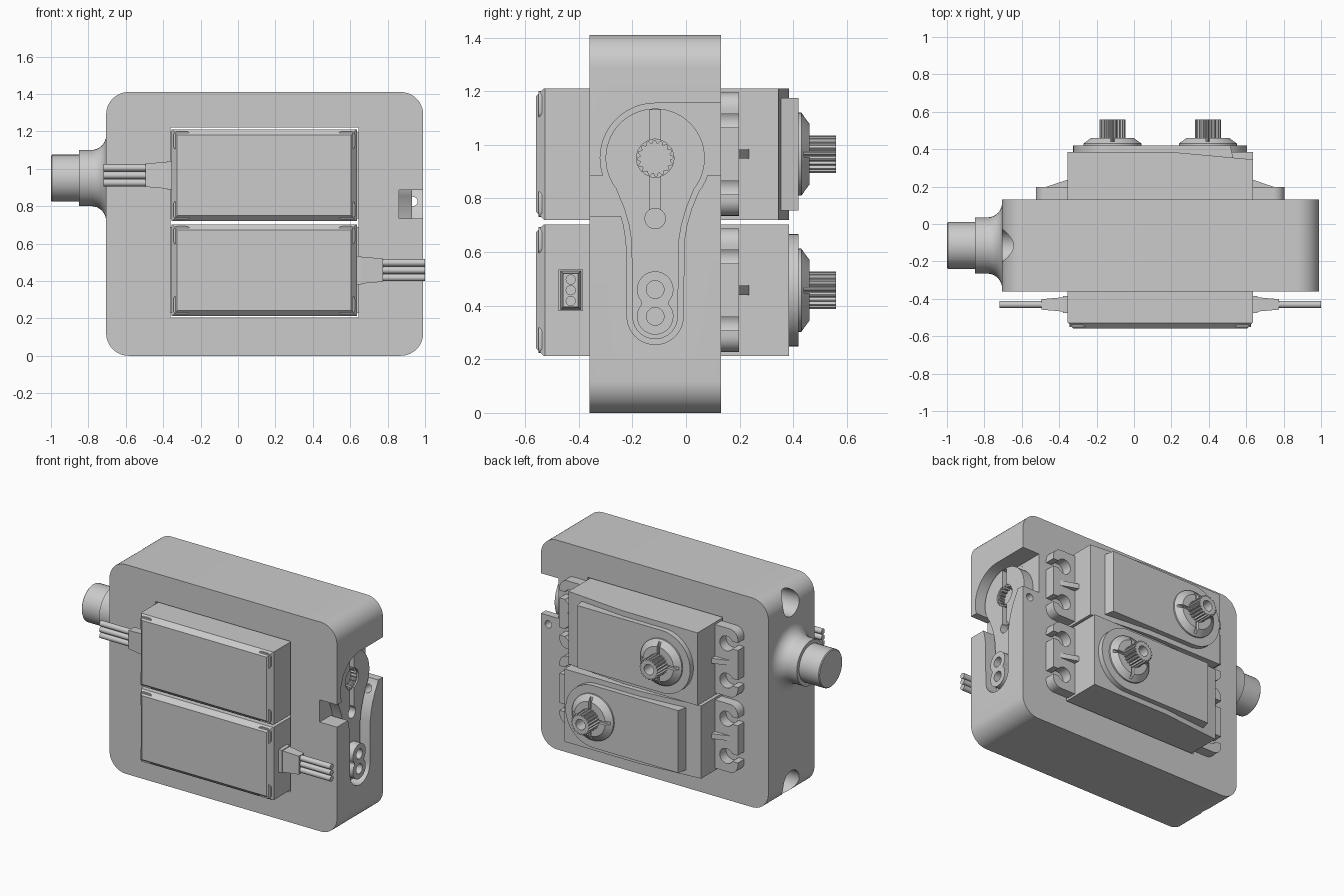
import bpy, bmesh
from math import sin, cos, pi, radians

cube = bpy.data.objects.get("Cube")
if cube:
    bpy.data.objects.remove(cube, do_unlink=True)

grey = bpy.data.materials.new("plain_grey")
grey.use_nodes = True
grey.diffuse_color = (0.6, 0.6, 0.6, 1)
grey.node_tree.nodes["Principled BSDF"].inputs["Base Color"].default_value = (0.6, 0.6, 0.6, 1)


def place(axis, a, b, t):
    return {"x": (t, a, b), "y": (a, t, b), "z": (a, b, t)}[axis]


def loft(name, rings, axis):
    """Skin a list of (t, outline) rings and cap both ends."""
    bm = bmesh.new()
    loops = [[bm.verts.new(place(axis, a, b, t)) for a, b in pts] for t, pts in rings]
    n = len(loops[0])
    for low, high in zip(loops, loops[1:]):
        for i in range(n):
            j = (i + 1) % n
            bm.faces.new((low[i], low[j], high[j], high[i]))
    bm.faces.new(loops[0])
    bm.faces.new(loops[-1])
    bmesh.ops.recalc_face_normals(bm, faces=bm.faces)
    mesh = bpy.data.meshes.new(name)
    bm.to_mesh(mesh)
    bm.free()
    mesh.materials.append(grey)
    ob = bpy.data.objects.new(name, mesh)
    bpy.context.collection.objects.link(ob)
    return ob


def prism(name, pts, axis, t0, t1):
    return loft(name, [(t0, pts), (t1, pts)], axis)


def arc(ca, cb, r, a0, a1, n=10):
    return [(ca + r * cos(radians(a0 + (a1 - a0) * i / n)),
             cb + r * sin(radians(a0 + (a1 - a0) * i / n))) for i in range(n + 1)]


def circle(ca, cb, r, n=32):
    return arc(ca, cb, r, 0, 360, n)[:-1]


def rect(a0, a1, b0, b1):
    return [(a0, b0), (a1, b0), (a1, b1), (a0, b1)]


def round_rect(a0, a1, b0, b1, r, n=8):
    return (arc(a1 - r, b1 - r, r, 0, 90, n) + arc(a0 + r, b1 - r, r, 90, 180, n)
            + arc(a0 + r, b0 + r, r, 180, 270, n) + arc(a1 - r, b0 + r, r, 270, 360, n))


def lathe(name, profile, centre, axis):
    return loft(name, [(t, circle(*centre, r, 40)) for t, r in profile], axis)


def cut(ob, cutters):
    """Subtract the cutters for good, then delete them."""
    for c in cutters:
        m = ob.modifiers.new("cut", "BOOLEAN")
        m.operation, m.solver, m.object = "DIFFERENCE", "EXACT", c
    bpy.context.view_layer.update()
    done = bpy.data.meshes.new_from_object(ob.evaluated_get(bpy.context.evaluated_depsgraph_get()))
    ob.modifiers.clear()
    ob.data = done
    for c in cutters:
        bpy.data.objects.remove(c, do_unlink=True)
    return ob


def box(axis, a0, a1, b0, b1, t0, t1):
    return prism("cutter", rect(a0, a1, b0, b1), axis, t0, t1)


def hole(axis, ca, cb, r, t0, t1):
    return prism("cutter", circle(ca, cb, r), axis, t0, t1)


# Keyhole outline shared by the side pocket and the horn inside it
CY, CZ = -0.115, 0.95


def keyhole(inset):
    right = arc(0, CZ, 0.205 - inset, 90, -38, 20)
    right += [(w - inset, z) for w, z in ((0.135, 0.76), (0.118, 0.7), (0.108, 0.64))]
    right += arc(0, 0.36, 0.105 - inset, 0, -90, 10)
    left = [(-w, z) for w, z in right[1:-1]][::-1]
    return [(CY + w, z) for w, z in right + left]


# Housing with servo opening, pocket, notches and corner screw holes
housing = prism("housing", round_rect(-0.705, 0.99, 0, 1.41, 0.12, 12), "y", -0.36, 0.13)
cut(housing, [
    box("y", -0.362, 0.645, 0.205, 1.22, -0.5, 0.3),
    prism("cutter", keyhole(0), "x", 0.86, 1.1),
    box("x", CY, 0.3, 0.885, 1.155, 0.861, 1.1),
    box("x", -0.5, CY, 0.735, 0.885, 0.861, 1.1),
    hole("y", 0.935, 0.825, 0.025, -0.5, 0.3),
    hole("x", CY, 1.31, 0.085, -0.8, -0.56),
    hole("x", CY, 0.1, 0.085, -0.8, -0.56),
])

# Horn lying in the pocket
horn = prism("horn", keyhole(0.02), "x", 0.855, 0.93)
cut(horn, [
    hole("x", CY, CZ, 0.07, 0.875, 1.1),
    box("x", CY - 0.02, CY + 0.02, 0.74, 1.13, 0.895, 1.1),
    hole("x", CY, 0.725, 0.038, 0.88, 1.1),
])
eight = (arc(CY, 0.46, 0.068, -40, 220, 24) + arc(CY, 0.36, 0.068, 140, 400, 24))
boss = cut(prism("horn_boss", eight, "x", 0.92, 0.985),
           [hole("x", CY, z, 0.033, 0.94, 1.1) for z in (0.36, 0.46)])


def gear(ca, cb, outer, inner, teeth):
    pts = []
    for i in range(teeth * 4):
        r, a = (outer if i % 4 < 2 else inner), 2 * pi * i / (teeth * 4)
        pts.append((ca + r * cos(a), cb + r * sin(a)))
    return pts


collar = cut(prism("horn_toothed_collar", circle(CY, CZ, 0.073), "x", 0.87, 0.92),
             [prism("cutter", gear(CY, CZ, 0.066, 0.056, 16), "x", 0.88, 1)])

# Output stub with a flared root
flare = [(-0.785 + 0.08 * sin(a), 0.23 - 0.08 * cos(a)) for a in [i * pi / 16 for i in range(9)]]
stub = lathe("output_stub", [(-1, 0.12), (-0.995, 0.125), (-0.85, 0.125), (-0.85, 0.15)]
             + flare + [(-0.69, 0.23)], (CY, CZ), "x")


def build_servo():
    """One servo around its own centre, with its output near the -x end."""
    parts = []
    # Case: back slopes away from the output, front edges chamfered
    side = [(-0.495, 0.385), (0.06, 0.385), (0.495, 0.345), (0.495, -0.525),
            (0.465, -0.56), (-0.465, -0.56), (-0.495, -0.525)]
    case = prism("servo_case", side, "z", -0.245, 0.245)
    cut(case, [prism("cutter", [(-0.57, s * 0.205), (-0.52, s * 0.255), (-0.57, s * 0.255)],
                     "x", -0.6, 0.6) for s in (-1, 1)])
    parts.append(case)
    for sx in (-1, 1):
        for sz in (-1, 1):
            a, b = sorted((sx * 0.395, sx * 0.485)), sorted((sz * 0.135, sz * 0.235))
            parts.append(prism("case_corner", round_rect(*a, *b, 0.022, 4), "y", -0.55, -0.5))

    # Mounting flange with open screw slots, and its ribs
    flange = prism("mounting_flange", round_rect(-0.665, 0.665, -0.23, 0.23, 0.06), "y", 0.13, 0.198)
    cutters = []
    for sx in (-1, 1):
        for sz in (-0.125, 0.125):
            cutters.append(hole("y", sx * 0.58, sz, 0.05, 0, 0.3))
            cutters.append(box("y", *sorted((sx * 0.59, sx * 0.7)), sz - 0.025, sz + 0.025, 0, 0.3))
        rib = [(sx * 0.48, 0.18), (sx * 0.48, 0.235), (sx * 0.5, 0.235),
               (sx * 0.61, 0.198), (sx * 0.61, 0.18)]
        parts.append(prism("flange_rib", rib, "z", -0.017, 0.017))
    parts.append(cut(flange, cutters))

    # Raised back plate, round at the output end
    outline = arc(-0.255, 0, 0.21, 90, 270, 24)
    foot = outline + [(0.395, -0.21), (0.395, 0.21)]
    top = outline + [(0.375, -0.21), (0.375, 0.21)]
    parts.append(loft("back_plate", [(0.33, foot), (0.42, top)], "y"))

    # Bearing ring with four slots, and hollow splined shaft
    ring = lathe("bearing_ring", [(0.4, 0.155), (0.43, 0.155), (0.46, 0.115)], (-0.255, 0), "y")
    cut(ring, [box("y", -0.415, -0.095, -0.01, 0.01, 0.44, 0.5),
               box("y", -0.265, -0.245, -0.16, 0.16, 0.44, 0.5)])
    parts.append(ring)
    spline = prism("output_spline", gear(-0.255, 0, 0.07, 0.06, 20), "y", 0.42, 0.56)
    parts.append(cut(spline, [hole("y", -0.255, 0, 0.035, 0.48, 0.7)]))

    # Cable boot and three wires
    parts.append(prism("cable_boot_base", rect(-0.475, -0.385, -0.077, 0.077), "x", -0.52, -0.48))
    parts.append(loft("cable_boot", [(-0.635, rect(-0.458, -0.402, -0.062, 0.062)),
                                     (-0.52, rect(-0.468, -0.392, -0.072, 0.072))], "x"))
    for z in (-0.04, 0, 0.04):
        parts.append(prism("wire", circle(-0.43, z, 0.019, 16), "x", -0.86, -0.62))
    return parts


# Upper servo, and the lower one turned half round
for label, height, turn in (("upper", 0.965, 0), ("lower", 0.4575, pi)):
    for part in build_servo():
        part.name = label + "_" + part.name
        part.location = (0.14, 0, height)
        part.rotation_euler = (0, turn, 0)

# Smooth rounded faces, keep edges sharp
bpy.ops.object.select_all(action="DESELECT")
for ob in bpy.context.collection.objects:
    if ob.type == "MESH" and grey.name in ob.data.materials:
        ob.select_set(True)
        bpy.context.view_layer.objects.active = ob
bpy.ops.object.shade_smooth_by_angle(angle=radians(30))
